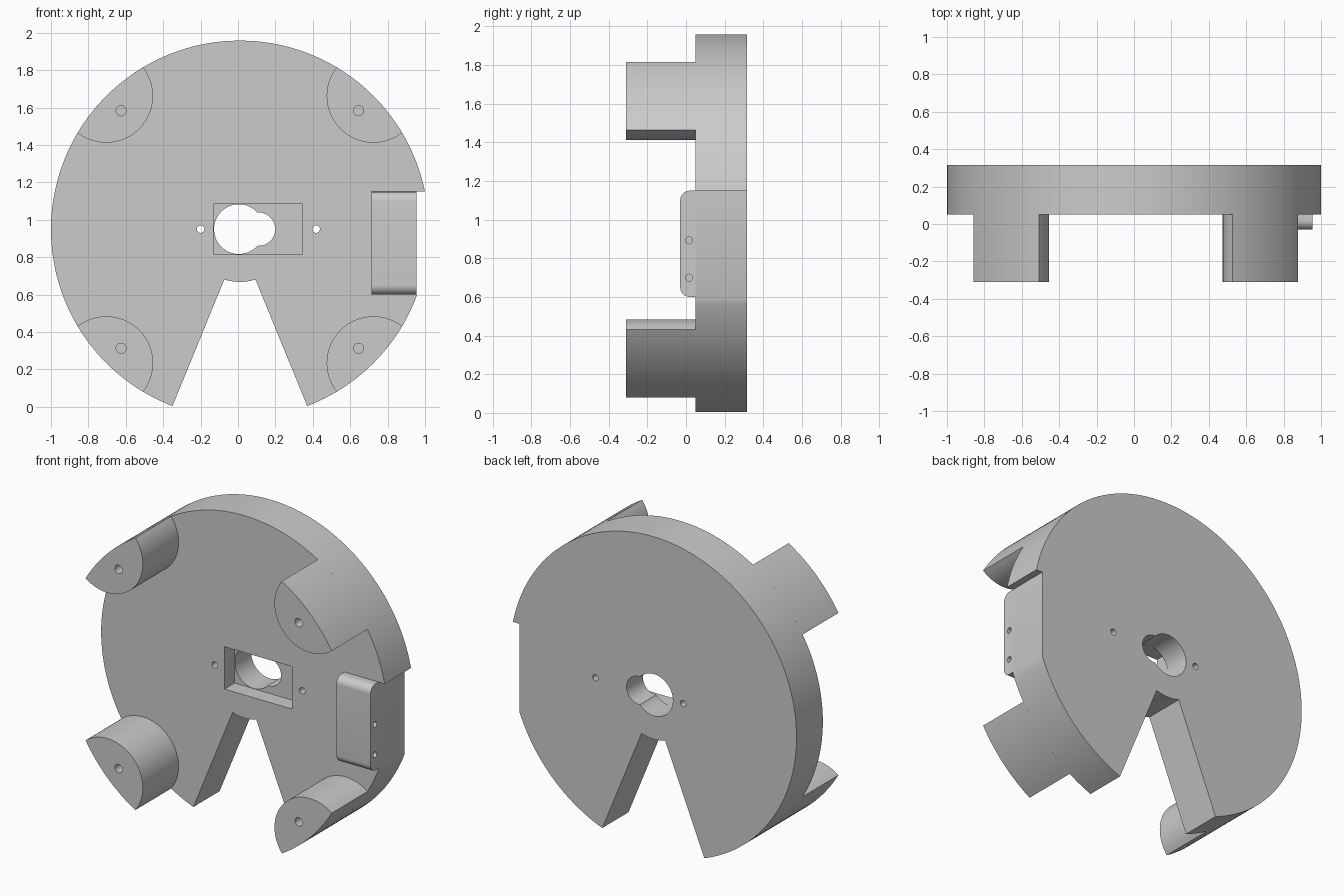
import bpy, bmesh, math

if "Cube" in bpy.data.objects:
    bpy.data.objects.remove(bpy.data.objects["Cube"])

CX, CZ, R = 0.01, 0.948, 1.01          # disc centre and radius
FRONT, BACK = 0.05, 0.315              # disc faces along y
POST_FRONT, POST_R = -0.31, 0.25

grey = bpy.data.materials.new("grey")
grey.diffuse_color = (0.6, 0.6, 0.6, 1)
grey.use_nodes = True
grey.node_tree.nodes["Principled BSDF"].inputs["Base Color"].default_value = grey.diffuse_color


def arc(cx, cz, r, a0, a1, n):
    """Points on an arc, angles in degrees, both ends included."""
    return [(cx + r * math.cos(math.radians(a0 + (a1 - a0) * i / n)),
             cz + r * math.sin(math.radians(a0 + (a1 - a0) * i / n)))
            for i in range(n + 1)]


def circle(cx, cz, r, n=48):
    return arc(cx, cz, r, 0, 360, n)[:-1]


def prism(name, pts, d0, d1, axis="y"):
    """Extrude a profile: (x, z) along y, or (y, z) along x."""
    bm = bmesh.new()
    rings = []
    for d in (d0, d1):
        rings.append([bm.verts.new((u, d, v) if axis == "y" else (d, u, v)) for u, v in pts])
    bm.faces.new(rings[0])
    bm.faces.new(rings[1][::-1])
    n = len(pts)
    for i in range(n):
        j = (i + 1) % n
        bm.faces.new((rings[0][j], rings[0][i], rings[1][i], rings[1][j]))
    bmesh.ops.recalc_face_normals(bm, faces=bm.faces)
    mesh = bpy.data.meshes.new(name)
    bm.to_mesh(mesh)
    bm.free()
    mesh.materials.append(grey)
    ob = bpy.data.objects.new(name, mesh)
    bpy.context.collection.objects.link(ob)
    return ob


def activate(ob):
    bpy.ops.object.select_all(action="DESELECT")
    ob.select_set(True)
    bpy.context.view_layer.objects.active = ob


def cut(ob, *cutters):
    """Subtract each cutter, then remove it and set the shading."""
    activate(ob)
    for c in cutters:
        mod = ob.modifiers.new("cut", "BOOLEAN")
        mod.operation, mod.solver, mod.object = "DIFFERENCE", "EXACT", c
        bpy.ops.object.modifier_apply(modifier=mod.name)
        bpy.data.objects.remove(c)
    activate(ob)
    bpy.ops.object.shade_smooth_by_angle(angle=math.radians(30))


# Disc outline: rim with a flat side, a step and a wedge slot at the bottom
flat_x, step_z = 0.955, 1.15
tip = math.degrees(math.asin(0.36 / R))
flat_low = -math.degrees(math.acos((flat_x - CX) / R))
step = math.degrees(math.asin((step_z - CZ) / R))
outline = arc(CX, CZ, R, -90 + tip, flat_low, 24)
outline.append((flat_x, step_z))
outline += arc(CX, CZ, R, step, 270 - tip, 110)
outline += arc(CX, CZ, 0.28, 270 - 17.3, 270 + 17.3, 8)
disc = prism("disc_body", outline, FRONT, BACK)

# Rectangular pocket, keyhole opening and two screw holes
pocket = [(-0.13, 0.815), (0.345, 0.815), (0.345, 1.085), (-0.13, 1.085)]
cut(disc,
    prism("pocket_cutter", pocket, -0.1, FRONT + 0.1),
    prism("large_hole_cutter", circle(0.005, 0.95, 0.133, 64), -0.2, 0.5),
    prism("small_hole_cutter", circle(0.11, 0.95, 0.089), -0.2, 0.5),
    prism("left_screw_cutter", circle(-0.2, 0.95, 0.02, 24), -0.2, 0.5),
    prism("right_screw_cutter", circle(0.418, 0.95, 0.02, 24), -0.2, 0.5))

# Four posts, each a round boss trimmed by the rim, with a blind hole
half = math.degrees(2 * math.asin(POST_R / 2 / R))
mid = R * math.sqrt(0.5)
lens = arc(0, 0, R, 45 - half, 45 + half, 16)
lens += arc(mid, mid, POST_R, 135 + half / 2, 315 - half / 2, 40)[1:-1]
for sx, side in ((-1, "left"), (1, "right")):
    for sz, level in ((-1, "lower"), (1, "upper")):
        pts = [(CX + sx * u, CZ + sz * v) for u, v in lens]
        post = prism(f"{level}_{side}_post", pts, POST_FRONT, FRONT)
        hole = circle(CX + sx * 0.635, CZ + sz * 0.635, 0.027, 24)
        cut(post, prism("post_hole_cutter", hole, POST_FRONT - 0.1, POST_FRONT + 0.2))

# Side block with rounded front edges and two blind side holes
r, y0, z0, z1 = 0.05, -0.03, 0.6, step_z
profile = [(FRONT, z0), (FRONT, z1)]
profile += arc(y0 + r, z1 - r, r, 90, 180, 10)
profile += arc(y0 + r, z0 + r, r, 180, 270, 10)
block = prism("side_block", profile, 0.715, flat_x, "x")
cut(block, *[prism("side_hole_cutter", circle(0.016, z, 0.018, 24), flat_x - 0.15, 1.1, "x")
             for z in (0.7, 0.893)])
